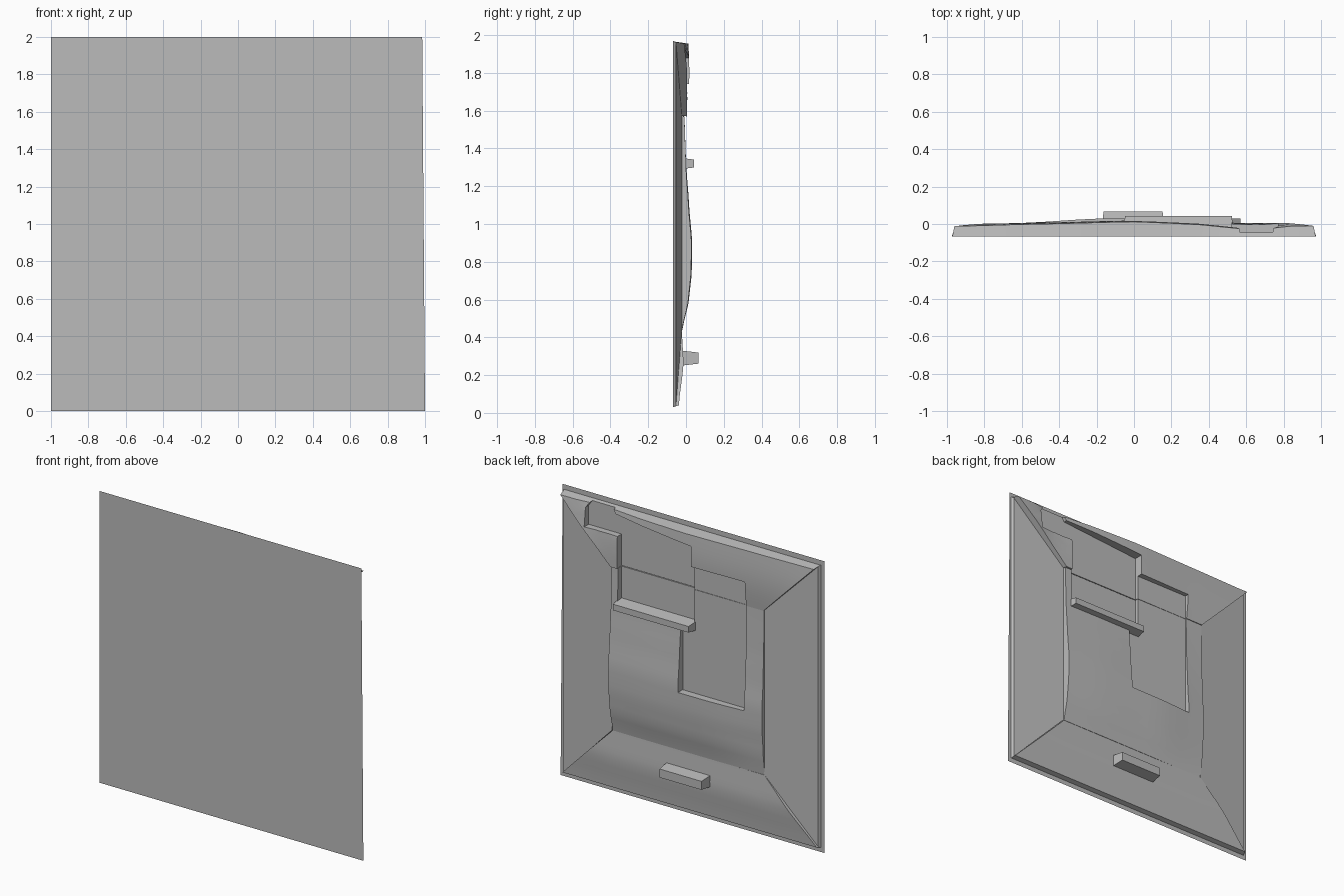
import bpy, bmesh, math

if "Cube" in bpy.data.objects:
    bpy.data.objects.remove(bpy.data.objects["Cube"], do_unlink=True)

BACK = -0.068   # depth where the relief meets the front sheet

grey = bpy.data.materials.new("plain_grey")
grey.use_nodes = True
grey.diffuse_color = (0.5, 0.5, 0.5, 1)
grey.node_tree.nodes["Principled BSDF"].inputs["Base Color"].default_value = (0.5, 0.5, 0.5, 1)


def finish(name, bm):
    bmesh.ops.recalc_face_normals(bm, faces=bm.faces[:])
    mesh = bpy.data.meshes.new(name)
    bm.to_mesh(mesh)
    bm.free()
    mesh.materials.append(grey)
    obj = bpy.data.objects.new(name, mesh)
    bpy.context.collection.objects.link(obj)
    return obj


def lerp(a, b, t):
    return a + (b - a) * t


def curve(points, t):
    """Smoothed interpolation through (position, value) pairs."""
    for (a, va), (b, vb) in zip(points, points[1:]):
        if t <= b:
            k = max(0, (t - a) / (b - a))
            return lerp(va, vb, k * k * (3 - 2 * k) * 0.4 + k * 0.6)
    return points[-1][1]


def panel(name, surface, nu, nv, flare=1.0):
    """Closed solid under a surface (u, v) -> x, z, y, down to the back depth."""
    bm = bmesh.new()
    top, low = {}, {}
    for i in range(nu + 1):
        for j in range(nv + 1):
            x, z, y = surface(i / nu, j / nv)
            top[i, j] = bm.verts.new((x, y, z))
            low[i, j] = bm.verts.new((x * flare, BACK, 1 + (z - 1) * flare))
    for i in range(nu):
        for j in range(nv):
            ring = [(i, j), (i + 1, j), (i + 1, j + 1), (i, j + 1)]
            bm.faces.new([top[k] for k in ring])
            bm.faces.new([low[k] for k in reversed(ring)])
    edge = ([(i, 0) for i in range(nu)] + [(nu, j) for j in range(nv)]
            + [(i, nv) for i in range(nu, 0, -1)] + [(0, j) for j in range(nv, 0, -1)])
    for a, b in zip(edge, edge[1:] + edge[:1]):
        bm.faces.new([top[a], low[a], low[b], top[b]])
    return finish(name, bm)


def block(name, outline, y0, y1, taper=1.0):
    """Outline in x, z extruded along y, optionally narrowing outward."""
    bm = bmesh.new()
    n = len(outline)
    cx = sum(p[0] for p in outline) / n
    cz = sum(p[1] for p in outline) / n
    a = [bm.verts.new((x, y0, z)) for x, z in outline]
    b = [bm.verts.new((x + math.copysign(0.012, cx - x) * (taper < 1), y1, lerp(cz, z, taper)))
         for x, z in outline]
    bm.faces.new(a)
    bm.faces.new(b[::-1])
    for i in range(n):
        j = (i + 1) % n
        bm.faces.new([a[i], b[i], b[j], a[j]])
    return finish(name, bm)


def box(x0, x1, z0, z1):
    return [(x0, z0), (x1, z0), (x1, z1), (x0, z1)]


# front sheet: a single flat face
bm = bmesh.new()
bm.faces.new([bm.verts.new((x, -0.07, z)) for x, z in [(-1, 0), (1, 0), (0.985, 2), (-1, 2)]])
finish("front_sheet", bm)

# bulging centre panel
BULGE = [(0.44, -0.02), (0.6, 0.013), (0.75, 0.027), (0.9, 0.029),
         (1.1, 0.013), (1.3, 0.0), (1.57, -0.008)]
FALL = [(-0.58, -0.022), (-0.2, 0), (0.3, 0.004), (0.57, 0)]


def centre(u, v):
    x, z = lerp(-0.58, 0.57, u), lerp(0.44, 1.57, v)
    y = curve(BULGE, z)
    return x, z, y + curve(FALL, x) * min(1, (y + 0.03) / 0.05)


centre_panel = panel("centre_panel", centre, 12, 24)

# upper panel, widening to the top rim
RIM = [(-0.96, -0.012), (-0.5, 0.0), (0.0, 0.012), (0.3, 0.0), (0.55, -0.022),
       (0.65, -0.035), (0.8, -0.012), (0.96, -0.01)]
INNER = [(-0.58, -0.012), (0.0, 0.0), (0.57, 0.005)]


def upper(u, v):
    x = lerp(lerp(-0.58, -0.96, v), lerp(0.57, 0.96, v), u)
    y = lerp(curve(INNER, x), curve(RIM, x), v)
    return x, lerp(1.57, 1.955, v), y + 0.012 * math.sin(math.pi * v)


upper_panel = panel("upper_panel", upper, 16, 8, 1.012)

# lower panel, sloping down to the bottom rim
LOWER = [(0, -0.038), (0.55, -0.013), (1, -0.022)]


def lower(u, v):
    x = lerp(lerp(-0.965, -0.58, v), lerp(0.965, 0.57, v), u)
    return x, lerp(0.04, 0.44, v), curve(LOWER, v)


panel("lower_panel", lower, 8, 8, 1.01)

# sloped side panels
for side, name in ((1, "left_panel"), (-1, "right_panel")):
    def flank(u, v, side=side):
        return (side * lerp(0.575, 0.965, u),
                lerp(lerp(0.44, 0.04, u), lerp(1.57, 1.96, u), v), lerp(-0.022, -0.053, u))
    panel(name, flank, 4, 4, 1.01)

# two pockets cut into the centre and upper panels
stepped = [(-0.05, 1.33), (-0.05, 1.88), (0.55, 1.93), (0.6, 2.02), (0.7, 2.02),
           (0.77, 1.92), (0.77, 1.79), (0.52, 1.79), (0.52, 1.33)]
cutters = [block("stepped_cutter", stepped, -0.045, 0.2),
           block("slot_cutter", box(-0.45, 0.04, 0.86, 1.74), -0.022, 0.2)]
for target in (centre_panel, upper_panel):
    for cutter in cutters:
        cutter.hide_render = True
        cut = target.modifiers.new("pocket", 'BOOLEAN')
        cut.operation = 'DIFFERENCE'
        cut.solver = 'EXACT'
        cut.object = cutter
        bpy.context.view_layer.objects.active = target
        bpy.ops.object.modifier_apply(modifier=cut.name)
for cutter in cutters:
    bpy.data.objects.remove(cutter, do_unlink=True)

# ledge under the stepped pocket and the lug on the lower panel
block("pocket_ledge", box(-0.06, 0.535, 1.285, 1.355), BACK, 0.042, 0.6)
block("lower_lug", box(-0.175, 0.165, 0.245, 0.335), BACK, 0.066, 0.65)

# smooth the curved panels, keeping creases sharp
bpy.ops.object.select_all(action='DESELECT')
for obj in bpy.context.collection.objects:
    if obj.type == 'MESH' and obj.name.endswith("_panel"):
        obj.select_set(True)
        bpy.context.view_layer.objects.active = obj
bpy.ops.object.shade_smooth_by_angle(angle=math.radians(25))
